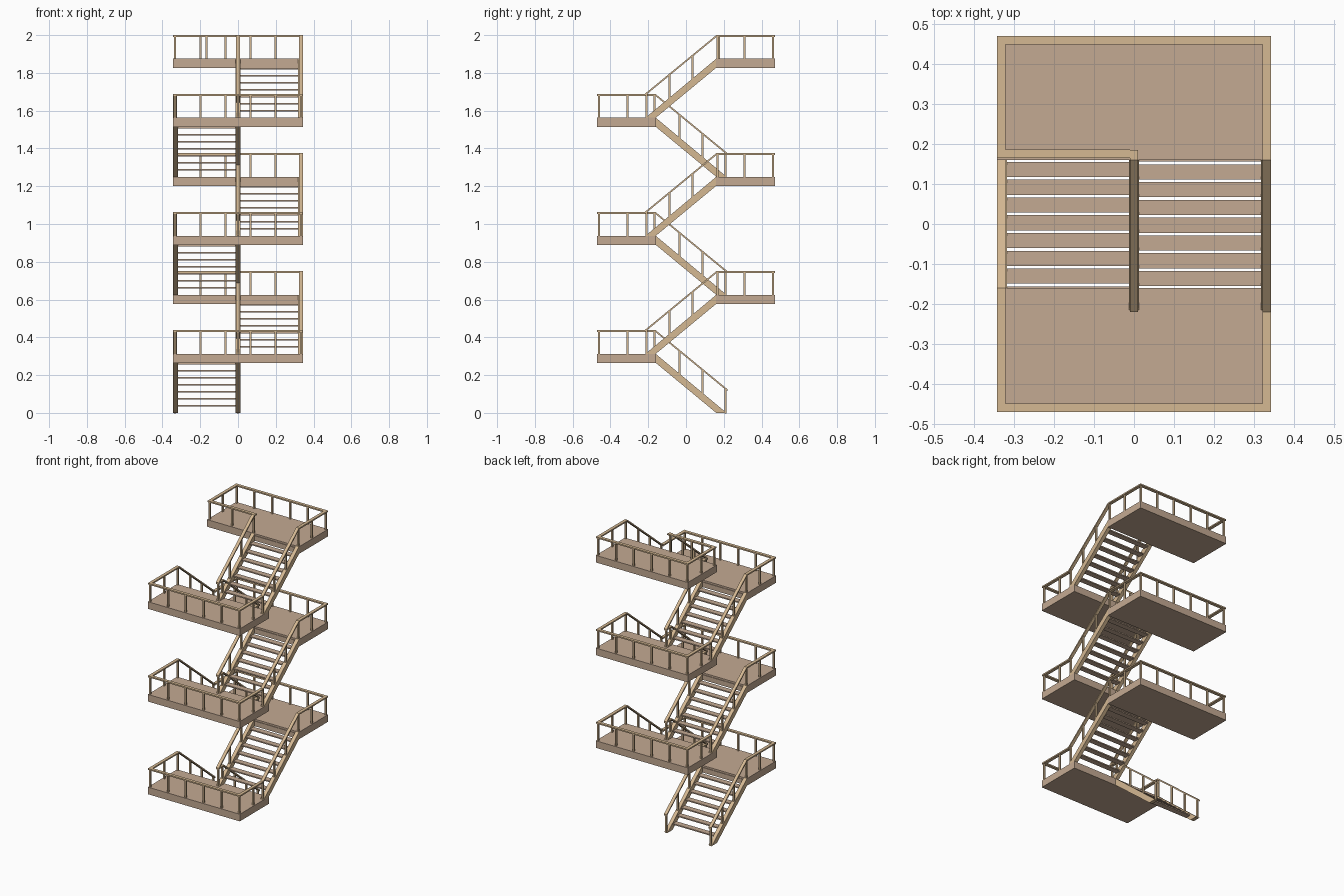
import bpy, bmesh

if "Cube" in bpy.data.objects:
    bpy.data.objects.remove(bpy.data.objects["Cube"])

def material(name, col):
    m = bpy.data.materials.new(name)
    m.diffuse_color = (*col, 1)
    m.use_nodes = True
    m.node_tree.nodes["Principled BSDF"].inputs["Base Color"].default_value = m.diffuse_color
    return m

DECK = material("deck_brown", (0.55, 0.40, 0.29))
WOOD = material("wood_tan", (0.66, 0.48, 0.29))

RISE = 0.3125                    # height per flight
SLOPE = RISE / 0.375
HALF_X, HALF_Y, INNER = 0.343, 0.471, 0.16
RAIL_H, RAIL_T, RAIL_W, POST = 0.125, 0.009, 0.021, 0.011
SIDE = HALF_X - RAIL_W / 2       # outer rail line
END = HALF_Y - RAIL_W / 2


class Part:
    """Collects extruded profiles and boxes; turn=-1 spins it half a turn about z."""
    def __init__(self, name, mat, turn):
        self.name, self.mat, self.turn, self.bm = name, mat, turn, bmesh.new()

    def prism(self, x0, x1, profile):
        t, bm = self.turn, self.bm
        f = bm.faces.new([bm.verts.new((x0 * t, y * t, z)) for y, z in profile])
        ext = bmesh.ops.extrude_face_region(bm, geom=[f])
        vs = [v for v in ext["geom"] if isinstance(v, bmesh.types.BMVert)]
        bmesh.ops.translate(bm, verts=vs, vec=((x1 - x0) * t, 0, 0))

    def box(self, x0, x1, y0, y1, z0, z1):
        self.prism(x0, x1, [(y0, z0), (y1, z0), (y1, z1), (y0, z1)])

    def post(self, x, y, z0, z1):
        h = POST / 2
        self.box(x - h, x + h, y - h, y + h, z0, z1)

    def finish(self):
        bmesh.ops.recalc_face_normals(self.bm, faces=self.bm.faces)
        me = bpy.data.meshes.new(self.name)
        self.bm.to_mesh(me)
        self.bm.free()
        me.materials.append(self.mat)
        bpy.context.collection.objects.link(bpy.data.objects.new(self.name, me))


def build_level(i, last):
    turn = 1 if i % 2 else -1
    z0, z1 = i * RISE, (i + 1) * RISE
    n = str(i + 1)

    # landing slab at the top of this flight
    p = Part("landing_" + n, DECK, turn)
    p.box(-HALF_X, HALF_X, INNER, HALF_Y, z1 - 0.048, z1)
    p.finish()

    # two sloping stringers
    p = Part("stringers_" + n, WOOD, turn)
    for a, b in ((-0.012, 0.012), (0.318, HALF_X)):
        p.prism(a, b, [(-0.215, z0), (-INNER, z0), (INNER, z1 - 0.048), (INNER, z1)])
    p.finish()

    # open treads
    p = Part("treads_" + n, DECK, turn)
    for k in range(1, 9):
        y, z = 0.175 - 0.0445 * (8 - k), z0 + 0.0371 * k
        p.box(0.012, 0.318, y - 0.019, y + 0.019, z - 0.004, z + 0.004)
    p.finish()

    # sloping handrails with posts
    p = Part("stair_railing_" + n, WOOD, turn)
    za, zb = z0 + RAIL_H, z1 + RAIL_H
    for x in (0, SIDE):
        p.prism(x - RAIL_W / 2, x + RAIL_W / 2,
                [(-0.22, za - RAIL_T - 0.002), (INNER, zb - RAIL_T - 0.002), (INNER, zb), (-0.22, za)])
        for y in (-0.209, -0.087, 0.035):
            zs = z0 + (y + 0.215) * SLOPE
            p.post(x, y, zs - 0.008, zs + RAIL_H - 0.004)
    # short level link between flights at the centre
    p.box(-RAIL_W / 2, RAIL_W / 2, INNER, 0.185 if last else 0.22, zb - RAIL_T, zb)
    p.post(0, INNER + 0.006, z1, zb - 0.004)
    p.finish()

    # landing guard rail on three sides
    p = Part("landing_railing_" + n, WOOD, turn)
    h = RAIL_W / 2
    left = 0.165 if last else 0.22
    p.box(-HALF_X, HALF_X, END - h, END + h, zb - RAIL_T, zb)
    p.box(SIDE - h, SIDE + h, INNER, END - h, zb - RAIL_T, zb)
    p.box(-SIDE - h, -SIDE + h, left, END - h, zb - RAIL_T, zb)
    for k in range(6):
        p.post(-SIDE + 2 * SIDE * k / 5, END, z1, zb - 0.004)
    for x, y in ((SIDE, INNER + 0.006), (SIDE, 0.31), (-SIDE, 0.31)):
        p.post(x, y, z1, zb - 0.004)
    if last:
        # closing rail where no further flight leaves
        p.box(-HALF_X, -h, 0.165, 0.186, zb - RAIL_T, zb)
        for x in (-SIDE, -SIDE / 2):
            p.post(x, 0.175, z1, zb - 0.004)
    p.finish()


for i in range(6):
    build_level(i, i == 5)
